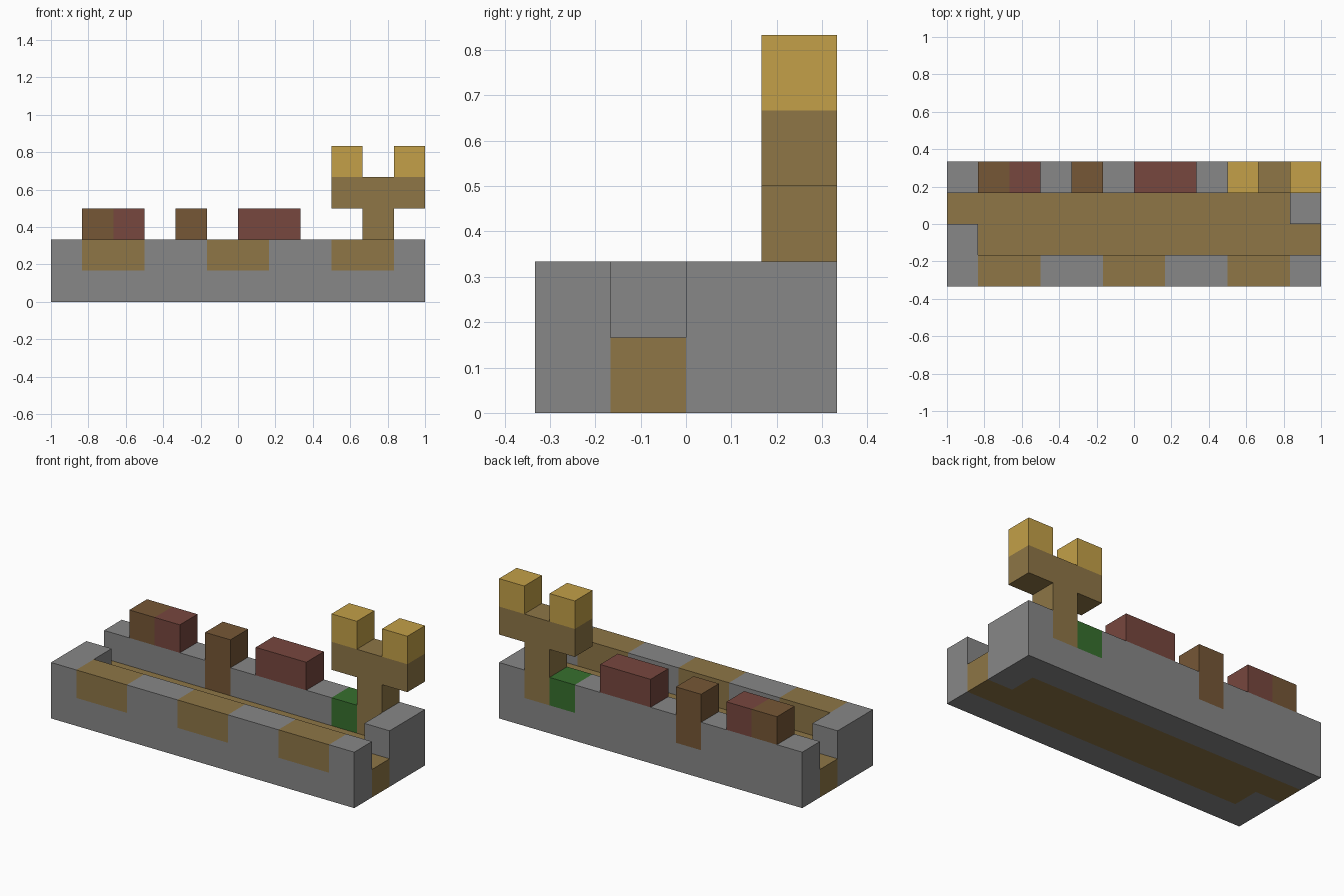
import bpy, bmesh
from mathutils import Vector

if "Cube" in bpy.data.objects:
    bpy.data.objects.remove(bpy.data.objects["Cube"], do_unlink=True)

CELL = 1 / 6
ORIGIN = Vector((-1, -2 * CELL, 0))


def material(name, rgb):
    """Flat material from an sRGB colour."""
    linear = [((c / 255 + 0.055) / 1.055) ** 2.4 for c in rgb] + [1]
    mat = bpy.data.materials.new(name)
    mat.use_nodes = True
    mat.diffuse_color = linear
    mat.node_tree.nodes["Principled BSDF"].inputs["Base Color"].default_value = linear
    return mat


stone = material("stone grey", (135, 135, 135))
ochre = material("ochre wood", (142, 118, 70))
gold = material("gold", (195, 160, 72))
brown = material("dark brown", (118, 87, 54))
maroon = material("maroon", (119, 71, 62))
green = material("leaf green", (55, 112, 46))

cells = {}   # grid cell -> part name
parts = {}   # part name -> material


def block(part, mat, xs, y, zs):
    """Fill a run of grid cells; later blocks replace earlier ones."""
    parts[part] = mat
    for x in range(*xs):
        for z in range(*zs):
            cells[x, y, z] = part


# Stone walls and end posts
block("front_wall", stone, (0, 12), 0, (0, 2))
block("back_wall", stone, (0, 12), 3, (0, 2))
block("right_end_post", stone, (0, 1), 1, (0, 2))
block("left_end_post", stone, (11, 12), 2, (0, 2))

# Channel floor between the walls
block("channel_floor", ochre, (1, 12), 1, (0, 1))
block("channel_floor", ochre, (0, 11), 2, (0, 1))

# Wooden panels set into the front wall
for i, x in enumerate((1, 5, 9)):
    block(f"front_panel_{i + 1}", ochre, (x, x + 2), 0, (1, 2))

# Items on the back wall
block("brown_block", brown, (1, 2), 3, (2, 3))
block("small_maroon_block", maroon, (2, 3), 3, (2, 3))
block("brown_post", brown, (4, 5), 3, (1, 3))
block("large_maroon_block", maroon, (6, 8), 3, (2, 3))
block("green_block", green, (9, 10), 3, (1, 2))

# Forked post with gold tips
block("fork_stem", ochre, (10, 11), 3, (1, 3))
block("fork_bar", ochre, (9, 12), 3, (3, 4))
block("fork_right_tip", gold, (9, 10), 3, (4, 5))
block("fork_left_tip", gold, (11, 12), 3, (4, 5))


def build(part, mat):
    """Make the exposed shell of one part, merging its flat faces."""
    bm = bmesh.new()
    for cell in (c for c, owner in cells.items() if owner == part):
        centre = Vector(cell) + Vector((0.5, 0.5, 0.5))
        for axis in range(3):
            for sign in (-1, 1):
                n = Vector((0, 0, 0))
                n[axis] = sign
                if tuple(int(a + b) for a, b in zip(cell, n)) in cells:
                    continue
                u = Vector((0, 0, 0))
                u[(axis + 1) % 3] = 0.5
                v = n.cross(u)
                corners = (-u - v, u - v, u + v, v - u)
                bm.faces.new([bm.verts.new(ORIGIN + (centre + n / 2 + c) * CELL)
                              for c in corners])
    bmesh.ops.remove_doubles(bm, verts=bm.verts, dist=0.001)
    bmesh.ops.dissolve_limit(bm, angle_limit=0.01, verts=bm.verts, edges=bm.edges)
    mesh = bpy.data.meshes.new(part)
    bm.to_mesh(mesh)
    bm.free()
    mesh.materials.append(mat)
    bpy.context.collection.objects.link(bpy.data.objects.new(part, mesh))


for part, mat in parts.items():
    build(part, mat)
